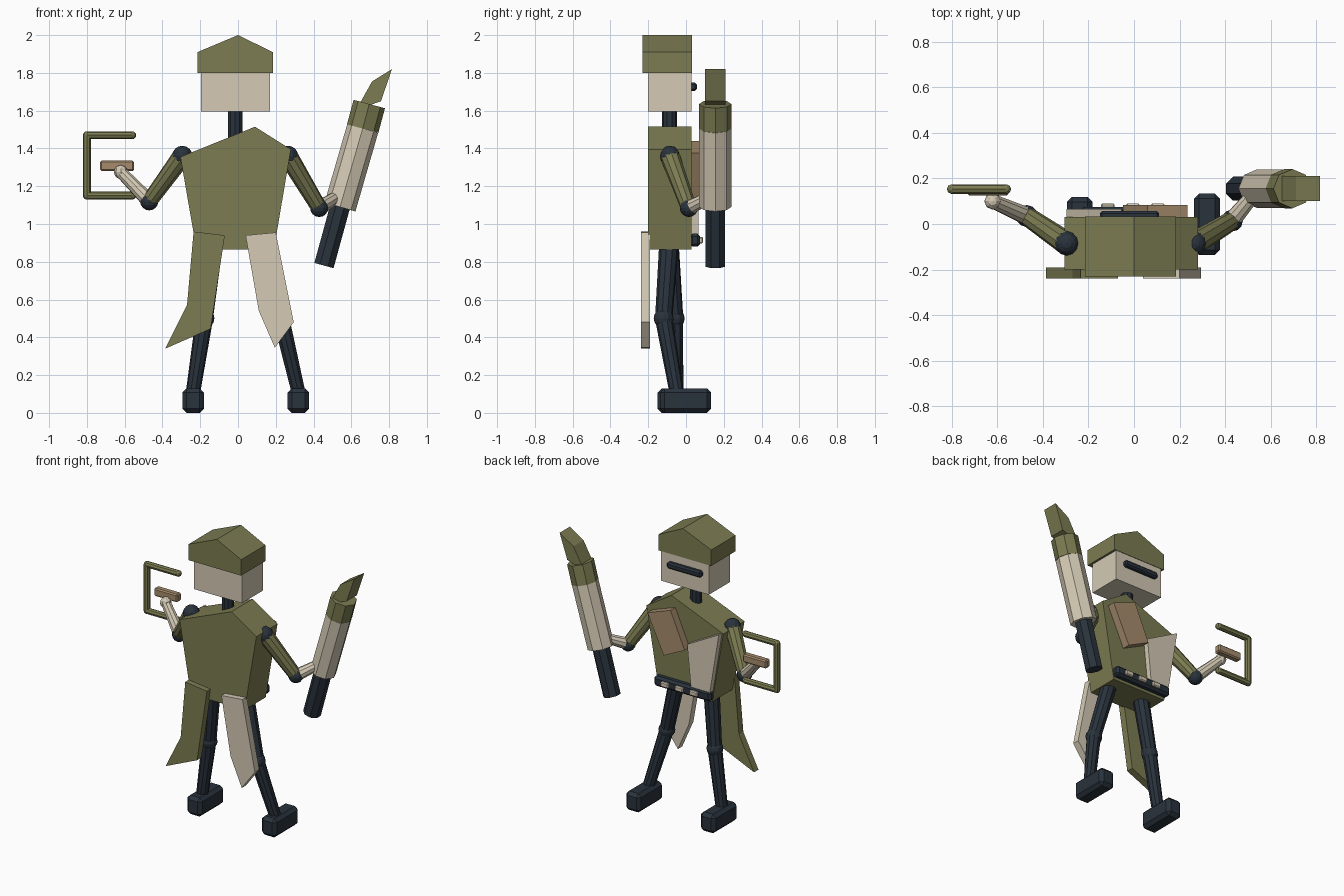
import bpy, bmesh, math
from mathutils import Vector

if "Cube" in bpy.data.objects:
    bpy.data.objects.remove(bpy.data.objects["Cube"])


def material(name, rgb):
    m = bpy.data.materials.new(name)
    m.diffuse_color = (*rgb, 1)
    m.use_nodes = True
    m.node_tree.nodes["Principled BSDF"].inputs["Base Color"].default_value = m.diffuse_color
    return m


OLIVE = material("olive", (0.20, 0.20, 0.085))
CREAM = material("cream", (0.66, 0.59, 0.46))
DARK = material("dark", (0.022, 0.032, 0.045))
TAN = material("tan", (0.38, 0.26, 0.15))


def finish(name, bm, mat):
    bmesh.ops.recalc_face_normals(bm, faces=bm.faces)
    me = bpy.data.meshes.new(name)
    bm.to_mesh(me)
    bm.free()
    me.materials.append(mat)
    ob = bpy.data.objects.new(name, me)
    bpy.context.collection.objects.link(ob)
    return ob


def plate(name, pts, y0, y1, mat):
    """Extrude an xz profile from y0 to y1."""
    bm = bmesh.new()
    face = bm.faces.new([bm.verts.new((x, y0, z)) for x, z in pts])
    new = bmesh.ops.extrude_face_region(bm, geom=[face])["geom"]
    for v in new:
        if isinstance(v, bmesh.types.BMVert):
            v.co.y = y1
    return finish(name, bm, mat)


def box(name, lo, hi, mat, bevel=0):
    ob = plate(name, [(lo[0], lo[2]), (hi[0], lo[2]), (hi[0], hi[2]), (lo[0], hi[2])],
               lo[1], hi[1], mat)
    if bevel:
        mod = ob.modifiers.new("bevel", "BEVEL")
        mod.width = bevel
        mod.segments = 1
    return ob


def rod(name, a, b, r1, r2, mat, sides=10, turn=0.0):
    """Tapered rod between two points."""
    a, b = Vector(a), Vector(b)
    bm = bmesh.new()
    bmesh.ops.create_cone(bm, cap_ends=True, segments=sides, radius1=r1, radius2=r2,
                          depth=(b - a).length)
    ob = finish(name, bm, mat)
    ob.rotation_mode = "QUATERNION"
    spin = Vector((0, 0, 1)).rotation_difference(b - a)
    ob.rotation_quaternion = spin @ Vector((0, 0, 1)).rotation_difference((0, 0, 1))
    for v in ob.data.vertices:
        c, s = math.cos(turn), math.sin(turn)
        x, y = v.co.x, v.co.y
        v.co.x, v.co.y = c * x - s * y, s * x + c * y
    ob.location = (a + b) / 2
    return ob


def ball(name, p, r, mat, u=12, v=8):
    bm = bmesh.new()
    bmesh.ops.create_uvsphere(bm, u_segments=u, v_segments=v, radius=r)
    finish(name, bm, mat).location = p


# head, cap, visor slit and neck
box("head", (-0.195, -0.20, 1.595), (0.17, 0.03, 1.81), CREAM)
plate("cap", [(-0.215, 1.80), (0.185, 1.80), (0.185, 1.91), (0, 2.0), (-0.215, 1.91)],
      -0.23, 0.033, OLIVE)
box("visor", (-0.15, 0.02, 1.705), (0.11, 0.057, 1.748), DARK, 0.01)
rod("neck", (-0.015, -0.087, 1.42), (-0.015, -0.087, 1.62), 0.04, 0.04, DARK)

# torso with chest panels
plate("torso", [(-0.305, 1.355), (0.09, 1.515), (0.28, 1.395), (0.19, 0.865), (-0.22, 0.865)],
      -0.20, 0.03, OLIVE)
plate("tan_panel", [(0.235, 1.377), (0.06, 1.44), (-0.048, 1.193), (0.112, 1.115)],
      0.03, 0.083, TAN)
plate("cream_panel", [(-0.055, 1.23), (-0.296, 1.36), (-0.22, 0.90), (-0.085, 0.93)],
      0.028, 0.066, CREAM)

# belt and studs
box("belt", (-0.235, 0.02, 0.88), (0.197, 0.075, 0.95), DARK, 0.015)
for i, x in enumerate((-0.115, -0.005, 0.105)):
    box(f"belt_stud_{i}", (x - 0.03, 0.06, 0.897), (x + 0.03, 0.09, 0.932), CREAM, 0.006)

# coat tails
plate("left_coat_tail", [(-0.235, 0.96), (-0.07, 0.94), (-0.145, 0.445), (-0.385, 0.34),
                         (-0.27, 0.57)], -0.238, -0.19, OLIVE)
plate("right_coat_tail", [(0.04, 0.94), (0.20, 0.955), (0.295, 0.48), (0.195, 0.345),
                          (0.11, 0.54)], -0.238, -0.19, CREAM)

# legs: hip, knee, ankle, foot centre
for side, hip, knee, ankle, fy in (
        ("left", (-0.13, -0.09, 0.90), (-0.178, -0.06, 0.50), (-0.238, -0.05, 0.11), -0.015),
        ("right", (0.125, -0.09, 0.90), (0.228, -0.118, 0.50), (0.32, -0.05, 0.11), 0.0)):
    rod(side + "_thigh", hip, knee, 0.052, 0.046, DARK)
    ball(side + "_knee", knee, 0.053, DARK)
    rod(side + "_shin", knee, ankle, 0.046, 0.038, DARK)
    box(side + "_foot", (ankle[0] - 0.057, fy - 0.135, 0), (ankle[0] + 0.057, fy + 0.133, 0.13),
        DARK, 0.022)

# arms: shoulder, elbow, hand
for side, shoulder, elbow, hand in (
        ("left", (-0.295, -0.085, 1.36), (-0.47, 0.035, 1.12), (-0.62, 0.10, 1.275)),
        ("right", (0.265, -0.085, 1.36), (0.43, 0.015, 1.085), (0.525, 0.13, 1.145))):
    ball(side + "_shoulder", shoulder, 0.054, DARK)
    rod(side + "_upper_arm", shoulder, elbow, 0.052, 0.042, OLIVE)
    ball(side + "_elbow", elbow, 0.048, DARK)
    rod(side + "_forearm", elbow, hand, 0.04, 0.032, CREAM)
    ball(side + "_hand", hand, 0.037, CREAM, 8, 6)

# held bracket: square-cornered tube and tan grip
path = [(-0.56, 1.47), (-0.80, 1.47), (-0.80, 1.15), (-0.56, 1.15)]
for i in range(3):
    a, b = path[i], path[i + 1]
    rod(f"bracket_bar_{i}", (a[0], 0.153, a[1]), (b[0], 0.153, b[1]), 0.021, 0.021, OLIVE, 8)
for i, p in enumerate(path):
    ball(f"bracket_joint_{i}", (p[0], 0.153, p[1]), 0.021, OLIVE, 8, 6)
box("bracket_grip", (-0.73, 0.125, 1.28), (-0.55, 0.172, 1.335), TAN, 0.008)

# torch: dark grip, cream barrel, olive collar, bent tip
grip0, grip1 = (0.455, 0.155, 0.78), (0.54, 0.155, 1.09)
barrel1, collar1 = (0.66, 0.155, 1.505), (0.695, 0.155, 1.635)
rod("torch_grip", grip0, grip1, 0.057, 0.057, DARK, 8, math.pi / 8)
rod("torch_barrel", grip1, barrel1, 0.085, 0.085, CREAM, 8)
rod("torch_collar", barrel1, collar1, 0.086, 0.086, OLIVE, 8)
plate("torch_tip", [(0.64, 1.63), (0.71, 1.755), (0.815, 1.82), (0.757, 1.65), (0.70, 1.63)],
      0.10, 0.21, OLIVE)
